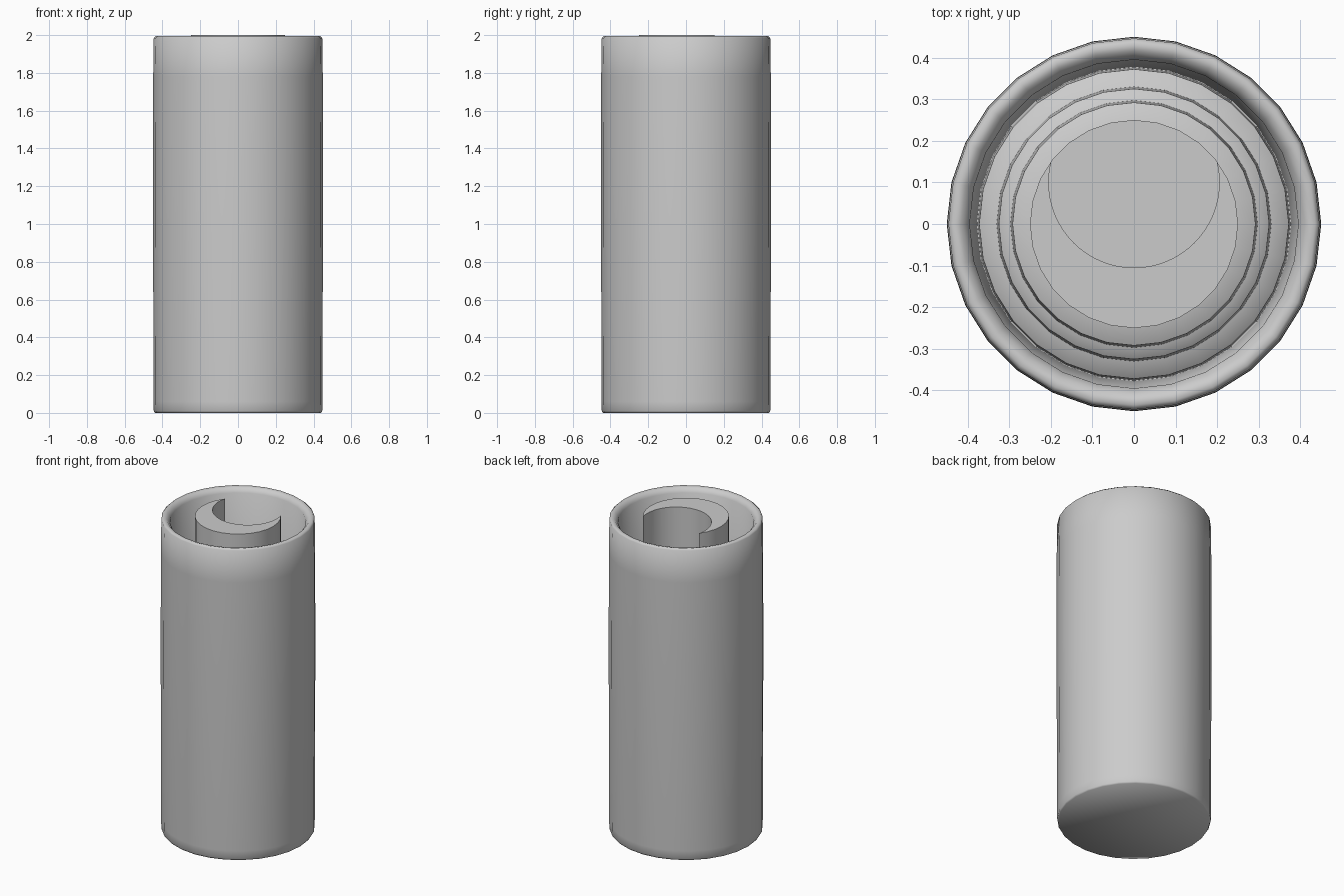
import bpy, bmesh
from math import cos, sin, pi, radians

if "Cube" in bpy.data.objects:
    bpy.data.objects.remove(bpy.data.objects["Cube"])


def lathe(name, profile, sides=28, angle=40):
    """Revolve (radius, height) points about z; radius 0 closes the end."""
    bm = bmesh.new()
    rings = []
    for r, z in profile:
        if r == 0:
            rings.append([bm.verts.new((0, 0, z))] * sides)
        else:
            rings.append([bm.verts.new((r * cos(2 * pi * i / sides),
                                        r * sin(2 * pi * i / sides), z))
                          for i in range(sides)])
    for a, b in zip(rings, rings[1:]):
        for i in range(sides):
            j = (i + 1) % sides
            bm.faces.new(list(dict.fromkeys((a[i], a[j], b[j], b[i]))))
    bmesh.ops.recalc_face_normals(bm, faces=bm.faces[:])
    mesh = bpy.data.meshes.new(name)
    bm.to_mesh(mesh)
    bm.free()
    obj = bpy.data.objects.new(name, mesh)
    bpy.context.collection.objects.link(obj)
    smooth(obj, angle)
    return obj


def smooth(obj, angle):
    bpy.ops.object.select_all(action='DESELECT')
    obj.select_set(True)
    bpy.context.view_layer.objects.active = obj
    bpy.ops.object.shade_smooth_by_angle(angle=radians(angle))


# Outer case: open cup with softly rounded foot and lip
lathe("outer_case", [(0, 0), (0.44, 0), (0.446, 0.01), (0.447, 0.06),
                     (0.45, 1.1), (0.449, 1.78), (0.446, 1.985),
                     (0.435, 1.995), (0.415, 1.99), (0.395, 1.965),
                     (0.378, 0.9), (0, 0.9)], angle=60)

# Nested sleeves stepping up toward the middle
lathe("lower_sleeve", [(0, 0.9), (0.376, 0.9), (0.372, 1.0), (0.33, 1.03), (0, 1.03)])
lathe("middle_sleeve", [(0, 1.03), (0.33, 1.03), (0.325, 1.2), (0.297, 1.22), (0, 1.22)])
lathe("inner_sleeve", [(0, 1.22), (0.297, 1.22), (0.292, 1.4), (0.25, 1.42), (0, 1.42)])

# Core stick, with a round notch leaving a crescent at the top
core = lathe("core_stick", [(0, 1.42), (0.25, 1.42), (0.25, 2.0), (0, 2.0)])
cutter = lathe("notch_cutter", [(0, 1.55), (0.205, 1.55), (0.205, 2.2), (0, 2.2)], sides=64)
cutter.location = (0, 0.1, 0)
cutter.hide_render = True
notch = core.modifiers.new("notch", 'BOOLEAN')
notch.operation = 'DIFFERENCE'
notch.solver = 'EXACT'
notch.object = cutter
bpy.context.view_layer.objects.active = core
bpy.ops.object.modifier_apply(modifier=notch.name)
bpy.data.objects.remove(cutter)
smooth(core, 40)
